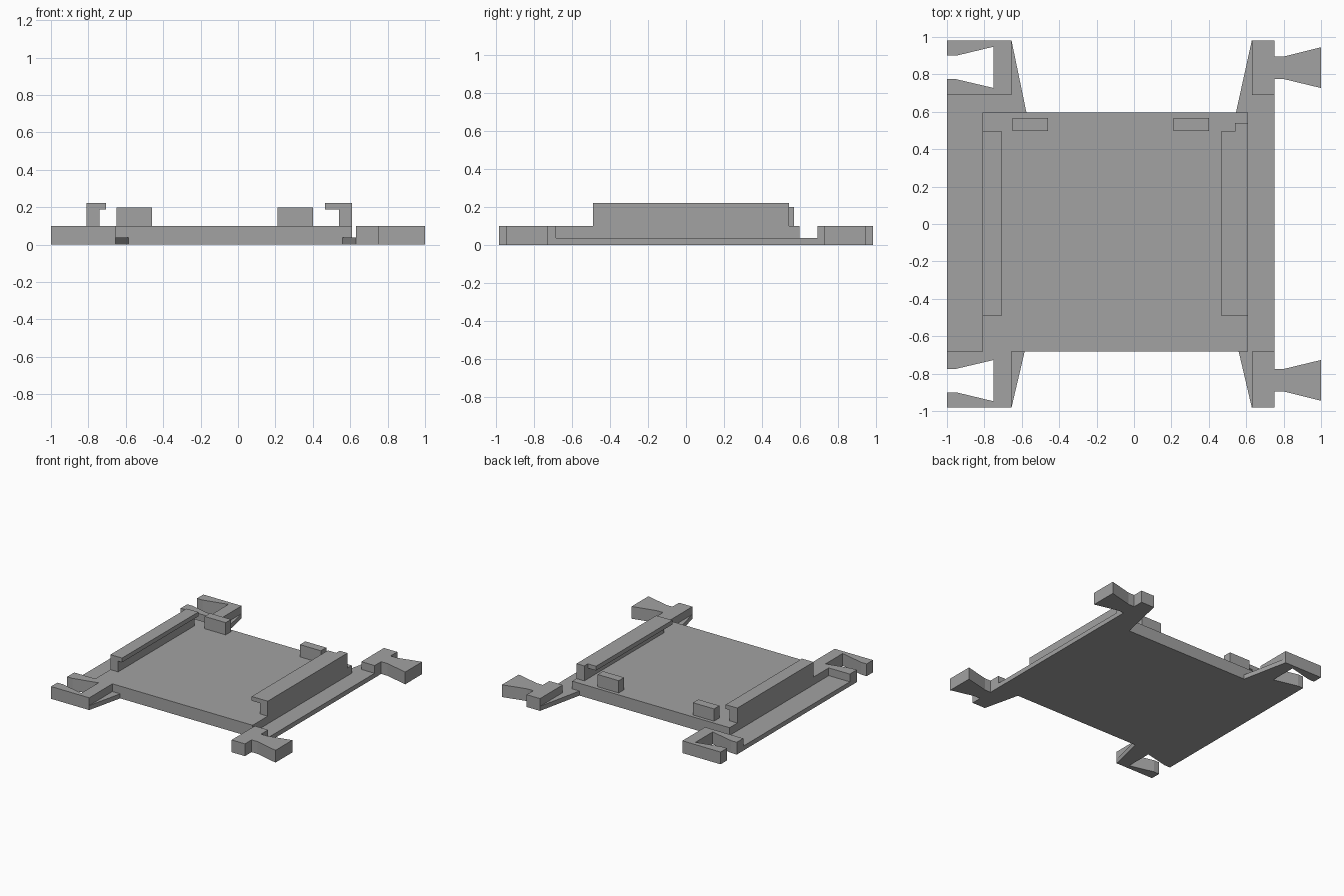
import bpy, bmesh

if "Cube" in bpy.data.objects:
    bpy.data.objects.remove(bpy.data.objects["Cube"])

grey = bpy.data.materials.new("plain grey")
grey.diffuse_color = (0.36, 0.36, 0.36, 1)
grey.use_nodes = True
grey.node_tree.nodes["Principled BSDF"].inputs["Base Color"].default_value = grey.diffuse_color

END = 0.982            # outer end of the corner joints
PLATE_BACK, PLATE_FRONT = 0.595, -0.683
LOW, HIGH = 0.037, 0.10


def prism(name, outline, start, length, axis="z"):
    """Extrude an outline: (x, y) along z, or (x, z) along y."""
    bm = bmesh.new()
    if axis == "z":
        verts = [bm.verts.new((a, b, start)) for a, b in outline]
        offset = (0, 0, length)
    else:
        verts = [bm.verts.new((a, start, b)) for a, b in outline]
        offset = (0, length, 0)
    face = bm.faces.new(verts)
    ext = bmesh.ops.extrude_face_region(bm, geom=[face], use_keep_orig=True)
    moved = [g for g in ext["geom"] if isinstance(g, bmesh.types.BMVert)]
    bmesh.ops.translate(bm, verts=moved, vec=offset)
    bmesh.ops.recalc_face_normals(bm, faces=bm.faces)
    mesh = bpy.data.meshes.new(name)
    bm.to_mesh(mesh)
    bm.free()
    mesh.materials.append(grey)
    obj = bpy.data.objects.new(name, mesh)
    bpy.context.collection.objects.link(obj)
    return obj


def rect(x0, x1, y0, y1):
    return [(x0, y0), (x1, y0), (x1, y1), (x0, y1)]


# Main tray plate
prism("base_plate", rect(-0.81, 0.61, PLATE_FRONT, PLATE_BACK), 0, HIGH)

# Low side ledges, including the tapered gussets at the corners
prism("left_ledge", [(-1, 0.69), (-0.655, 0.69), (-0.655, END), (-0.575, PLATE_BACK),
                     (-0.81, PLATE_BACK), (-0.81, PLATE_FRONT), (-1, PLATE_FRONT)], 0, LOW)
prism("left_front_gusset", [(-0.655, -END), (-0.585, PLATE_FRONT),
                            (-0.655, PLATE_FRONT)], 0, LOW)
prism("right_ledge", [(0.75, 0.69), (0.63, 0.69), (0.63, END), (0.545, PLATE_BACK),
                      (0.61, PLATE_BACK), (0.61, PLATE_FRONT), (0.56, PLATE_FRONT),
                      (0.63, -END), (0.63, PLATE_FRONT), (0.75, PLATE_FRONT)], 0, LOW)

# Dovetail joints: sockets on the left, matching tabs on the right
for side, s, inner in (("front", -1, 0.683), ("back", 1, 0.69)):
    socket = [(-1, inner), (-0.655, inner), (-0.655, END), (-1, END), (-1, 0.90),
              (-0.95, 0.90), (-0.75, 0.948), (-0.75, 0.727), (-0.95, 0.774), (-1, 0.774)]
    tab = [(0.63, inner), (0.75, inner), (0.75, 0.774), (0.805, 0.774), (1, 0.727),
           (1, 0.945), (0.805, 0.896), (0.75, 0.896), (0.75, END), (0.63, END)]
    prism(side + "_socket", [(x, s * y) for x, y in socket], 0, HIGH)
    prism(side + "_tab", [(x, s * y) for x, y in tab], 0, HIGH)

# Hooked side rails
LIP, TOP = 0.187, 0.222
prism("left_rail", [(-0.81, HIGH), (-0.74, HIGH), (-0.74, LIP), (-0.705, LIP),
                    (-0.705, TOP), (-0.81, TOP)], -0.488, 0.983, "y")
prism("right_rail", [(0.61, HIGH), (0.54, HIGH), (0.54, LIP), (0.465, LIP),
                     (0.465, TOP), (0.61, TOP)], -0.488, 0.983, "y")
prism("right_rail_end", rect(0.54, 0.61, 0.495, 0.54), HIGH, TOP - HIGH)

# Rear stop blocks
prism("left_stop", rect(-0.65, -0.46, 0.498, 0.567), HIGH, 0.10)
prism("right_stop", rect(0.21, 0.40, 0.498, 0.567), HIGH, 0.10)
